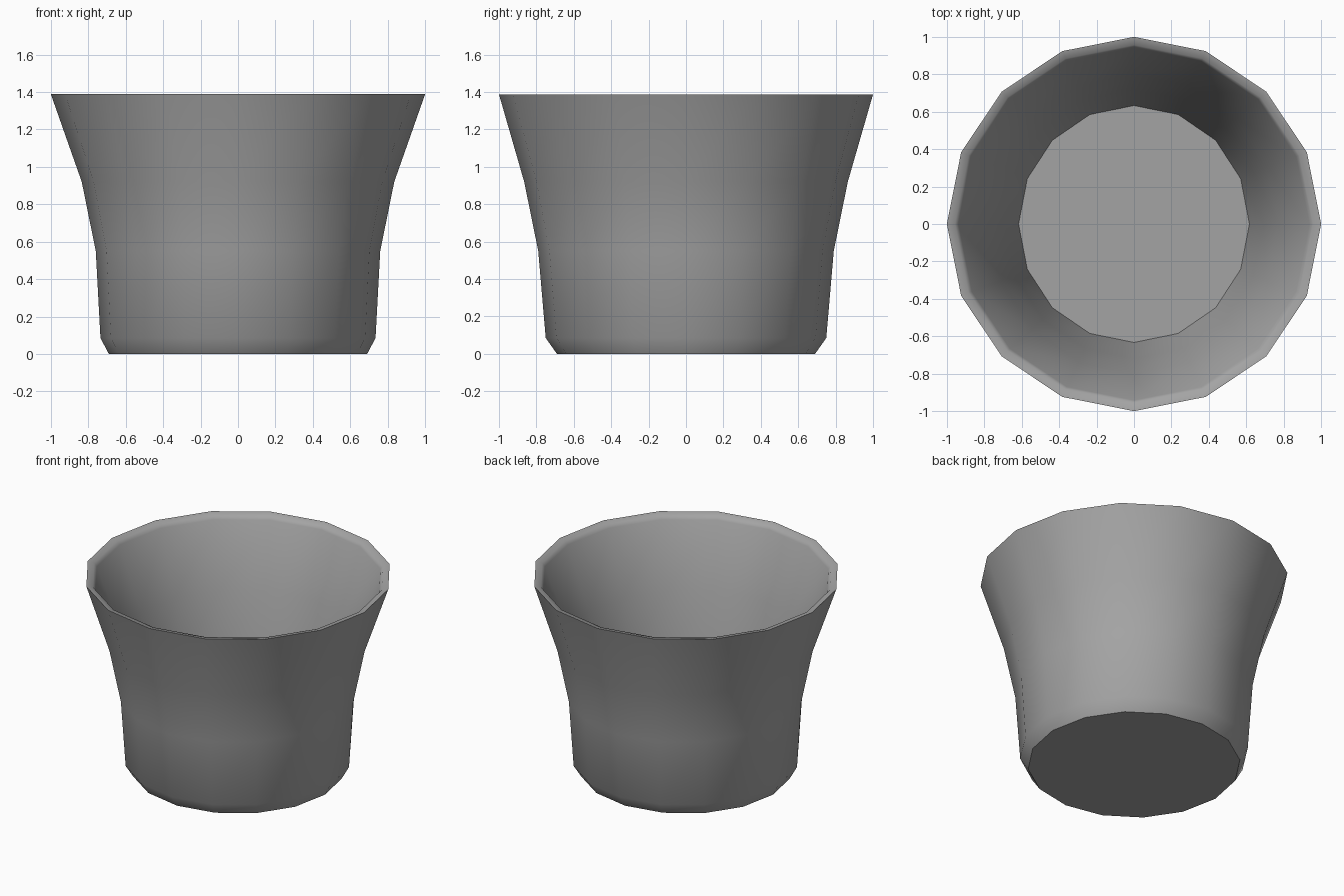
import bpy, bmesh, math

if "Cube" in bpy.data.objects:
    bpy.data.objects.remove(bpy.data.objects["Cube"], do_unlink=True)

SIDES = 16

# Single grey material
grey = bpy.data.materials.new("plain grey")
grey.use_nodes = True
colour = (0.37, 0.37, 0.37, 1)
grey.diffuse_color = colour
shader = grey.node_tree.nodes["Principled BSDF"]
shader.inputs["Base Color"].default_value = colour
shader.inputs["Roughness"].default_value = 0.8

# Wall section from base, up the outside, over the rim, down to the inner floor:
# x radius, y radius, height, whether the ring is a hard edge
section = [
    (0.69, 0.69, 0.0, True),
    (0.735, 0.75, 0.085, False),
    (0.76, 0.79, 0.55, False),
    (0.835, 0.865, 0.92, False),
    (1.0, 1.0, 1.388, True),
    (0.957, 0.957, 1.38, False),
    (0.938, 0.942, 1.355, False),
    (0.77, 0.80, 0.92, False),
    (0.69, 0.72, 0.55, False),
    (0.617, 0.633, 0.12, True),
]


def ring(bm, rx, ry, z):
    angles = [math.tau * i / SIDES for i in range(SIDES)]
    return [bm.verts.new((rx * math.cos(a), ry * math.sin(a), z)) for a in angles]


# Cup: rings bridged into walls, capped by base and inner floor
bm = bmesh.new()
rings = [ring(bm, rx, ry, z) for rx, ry, z, hard in section]
for low, high in zip(rings, rings[1:]):
    for i in range(SIDES):
        j = (i + 1) % SIDES
        bm.faces.new((low[i], low[j], high[j], high[i]))
bm.faces.new(rings[0][::-1])
bm.faces.new(rings[-1])

# Smooth walls with crisp base, rim and floor edges
for face in bm.faces:
    face.smooth = True
for verts, point in zip(rings, section):
    if point[3]:
        for i in range(SIDES):
            bm.edges.get((verts[i - 1], verts[i])).smooth = False

mesh = bpy.data.meshes.new("cup")
bm.to_mesh(mesh)
bm.free()
mesh.materials.append(grey)
cup = bpy.data.objects.new("cup", mesh)
bpy.context.collection.objects.link(cup)
